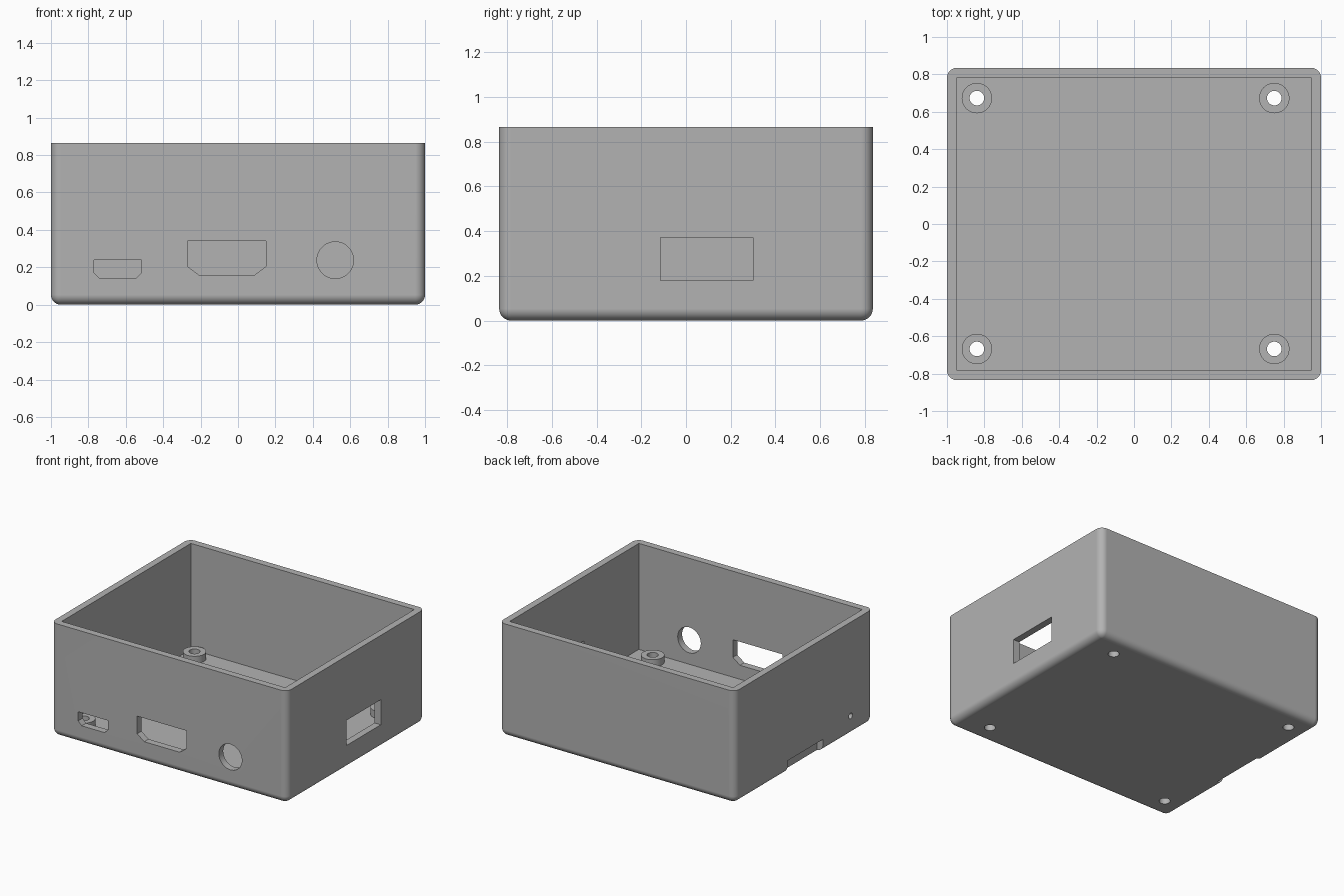
import bpy, bmesh, math
from mathutils import Matrix, Vector

if "Cube" in bpy.data.objects:
    bpy.data.objects.remove(bpy.data.objects["Cube"])

HX, HY, H, WALL = 1.0, 0.835, 0.865, 0.053

grey = bpy.data.materials.new("grey_plastic")
grey.diffuse_color = (0.45, 0.45, 0.45, 1)
grey.use_nodes = True
grey.node_tree.nodes["Principled BSDF"].inputs["Base Color"].default_value = grey.diffuse_color


def add_object(name, bm):
    bmesh.ops.recalc_face_normals(bm, faces=bm.faces)
    mesh = bpy.data.meshes.new(name)
    bm.to_mesh(mesh)
    bm.free()
    mesh.materials.append(grey)
    obj = bpy.data.objects.new(name, mesh)
    bpy.context.collection.objects.link(obj)
    return obj


def box_bm(lo, hi):
    lo, hi = Vector(lo), Vector(hi)
    bm = bmesh.new()
    bmesh.ops.create_cube(bm, size=1, matrix=Matrix.Translation((lo + hi) / 2)
                          @ Matrix.Diagonal((*(hi - lo), 1)))
    return bm


def box(name, lo, hi):
    return add_object(name, box_bm(lo, hi))


def cylinder(name, centre, radius, depth, axis="Z", sides=48):
    turn = {"Z": Matrix(), "X": Matrix.Rotation(math.pi / 2, 4, "Y"),
            "Y": Matrix.Rotation(math.pi / 2, 4, "X")}[axis]
    bm = bmesh.new()
    bmesh.ops.create_cone(bm, cap_ends=True, segments=sides, radius1=radius,
                          radius2=radius, depth=depth,
                          matrix=Matrix.Translation(centre) @ turn)
    return add_object(name, bm)


def front_port(name, x0, x1, z0, z1, cx, cz):
    """Plug-shaped cutter with chamfered lower corners."""
    profile = [(x0, z1), (x0, z0 + cz), (x0 + cx, z0), (x1 - cx, z0), (x1, z0 + cz), (x1, z1)]
    bm = bmesh.new()
    face = bm.faces.new([bm.verts.new((x, -0.9, z)) for x, z in profile])
    out = bmesh.ops.extrude_face_region(bm, geom=[face])
    moved = [v for v in out["geom"] if isinstance(v, bmesh.types.BMVert)]
    bmesh.ops.translate(bm, verts=moved, vec=(0, 0.15, 0))
    return add_object(name, bm)


def combine(target, other, operation):
    mod = target.modifiers.new(operation.lower(), "BOOLEAN")
    mod.operation, mod.solver, mod.object = operation, "EXACT", other
    bpy.context.view_layer.objects.active = target
    bpy.ops.object.modifier_apply(modifier=mod.name)
    bpy.data.objects.remove(other)


# Outer shell: rounded everywhere except the open top rim
bm = box_bm((-HX, -HY, 0), (HX, HY, H))
edges = [e for e in bm.edges if min(v.co.z for v in e.verts) < H / 2]
bmesh.ops.bevel(bm, geom=edges, offset=WALL, segments=8, profile=0.5, affect="EDGES")
case = add_object("case", bm)

# Hollow interior
combine(case, box("cavity", (-HX + WALL, -HY + WALL, WALL),
                  (HX - WALL, HY - WALL, 1)), "DIFFERENCE")

# Board standoffs with screw holes through the floor
for x in (-0.84, 0.75):
    for y in (-0.668, 0.673):
        combine(case, cylinder("standoff", (x, y, 0.07), 0.081, 0.075), "UNION")
        combine(case, cylinder("screw_hole", (x, y, 0.05), 0.039, 0.4), "DIFFERENCE")

# Openings: front ports, round jack, side socket, card slot, small side hole
openings = [
    front_port("small_port", -0.77, -0.517, 0.14, 0.24, 0.03, 0.03),
    front_port("large_port", -0.27, 0.15, 0.16, 0.34, 0.06, 0.045),
    cylinder("round_jack", (0.52, -0.82, 0.238), 0.098, 0.15, "Y"),
    box("side_socket", (0.9, -0.115, 0.18), (1.1, 0.3, 0.372)),
    box("card_slot", (-1.1, -0.23, -0.1), (-0.948, 0.2, 0.095)),
    cylinder("small_hole", (-0.98, -0.565, 0.147), 0.022, 0.15, "X", 24),
]
for cutter in openings:
    combine(case, cutter, "DIFFERENCE")

# Smooth rounded edges, crisp corners
bpy.ops.object.select_all(action="DESELECT")
case.select_set(True)
bpy.context.view_layer.objects.active = case
bpy.ops.object.shade_smooth_by_angle(angle=math.radians(30))
weighted = case.modifiers.new("weighted_normals", "WEIGHTED_NORMAL")
weighted.keep_sharp = True
